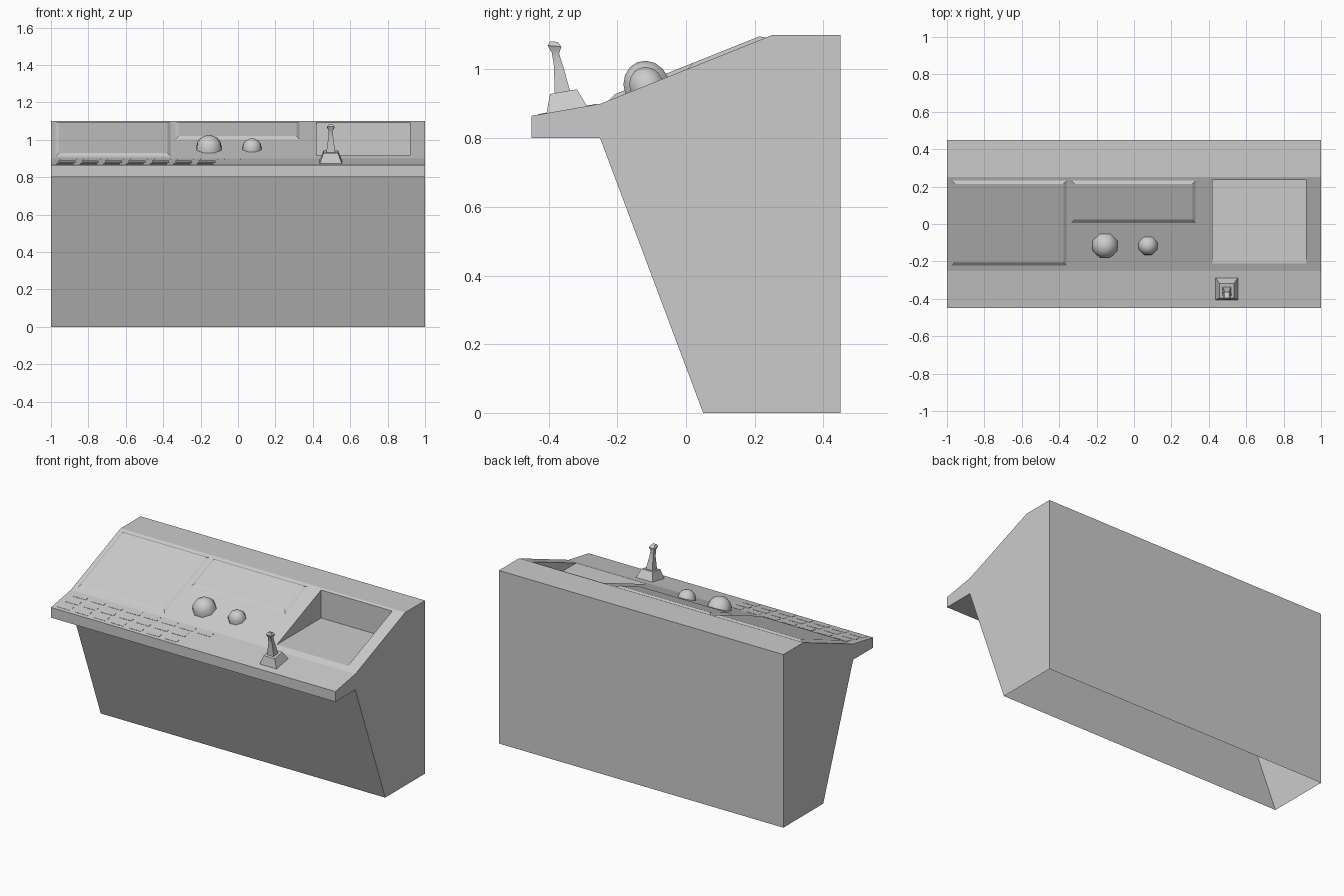
import bpy, bmesh, math
from mathutils import Matrix

if "Cube" in bpy.data.objects:
    bpy.data.objects.remove(bpy.data.objects["Cube"], do_unlink=True)

grey = bpy.data.materials.new("light_grey")
grey.use_nodes = True
grey.diffuse_color = (0.6, 0.6, 0.6, 1)
grey.node_tree.nodes["Principled BSDF"].inputs["Base Color"].default_value = (0.6, 0.6, 0.6, 1)


def slope(y):
    """Height of the sloping instrument face."""
    return 1.0 + 0.4 * y


def ledge(y):
    """Height of the front ledge."""
    return 0.865 + 0.175 * (y + 0.45)


def finish(name, bm, smooth=None):
    bmesh.ops.remove_doubles(bm, verts=bm.verts[:], dist=0.0001)
    bmesh.ops.recalc_face_normals(bm, faces=bm.faces[:])
    mesh = bpy.data.meshes.new(name)
    bm.to_mesh(mesh)
    bm.free()
    mesh.materials.append(grey)
    obj = bpy.data.objects.new(name, mesh)
    bpy.context.collection.objects.link(obj)
    if smooth:
        bpy.ops.object.select_all(action='DESELECT')
        obj.select_set(True)
        bpy.context.view_layer.objects.active = obj
        bpy.ops.object.shade_smooth_by_angle(angle=math.radians(smooth))
    return obj


def face(bm, points):
    return bm.faces.new([bm.verts.new(p) for p in points])


def loft(bm, rings):
    """Skin a stack of four-cornered rings and cap the last one."""
    for low, high in zip(rings, rings[1:]):
        for i in range(4):
            j = (i + 1) % 4
            face(bm, (low[i], low[j], high[j], high[i]))
    face(bm, rings[-1])


def rect(x0, x1, y0, y1, height):
    return [(x, y, height(y)) for x, y in ((x0, y0), (x1, y0), (x1, y1), (x0, y1))]


# Console body: open underneath, with a wedge-shaped well in the slope
well_x, well_y = (0.42, 0.92), (-0.21, 0.235)
profile = [(0.05, 0), (-0.25, 0.8), (-0.45, 0.8), (-0.45, 0.865), (-0.25, 0.9)]
profile += [(y, slope(y)) for y in well_y]
profile += [(0.25, 1.1), (0.45, 1.1), (0.45, 0)]
columns = (-1, *well_x, 1)
bm = bmesh.new()
for (y0, z0), (y1, z1) in zip(profile, profile[1:]):
    for x0, x1 in zip(columns, columns[1:]):
        if (y0, x0) != (well_y[0], well_x[0]):
            face(bm, ((x0, y0, z0), (x1, y0, z0), (x1, y1, z1), (x0, y1, z1)))
for x in (-1, 1):
    face(bm, [(x, y, z) for y, z in profile])

# Well floor, back wall and side walls
(xa, xb), (ya, yb) = well_x, well_y
floor, rim = slope(ya), slope(yb)
face(bm, ((xa, ya, floor), (xb, ya, floor), (xb, yb, floor), (xa, yb, floor)))
face(bm, ((xa, yb, floor), (xb, yb, floor), (xb, yb, rim), (xa, yb, rim)))
for x in well_x:
    face(bm, ((x, ya, floor), (x, yb, floor), (x, yb, rim)))
finish("console_body", bm)

# Raised display panels with chamfered borders
for name, x0, x1, y0, y1 in (("large_display", -0.975, -0.36, -0.223, 0.232),
                             ("small_display", -0.335, 0.33, 0.005, 0.232)):
    bm = bmesh.new()
    e = 0.018
    loft(bm, [rect(x0, x1, y0, y1, slope),
              rect(x0 + e, x1 - e, y0 + e, y1 - e, lambda y: slope(y) + 0.011)])
    finish(name, bm)

# Domed knobs, tilted with the slope
for name, x, radius in (("large_dome", -0.155, 0.072), ("small_dome", 0.075, 0.054)):
    bm = bmesh.new()
    bmesh.ops.create_uvsphere(bm, u_segments=8, v_segments=8, radius=radius)
    bmesh.ops.delete(bm, geom=[v for v in bm.verts if v.co.z < -0.001], context='VERTS')
    y = -0.115
    bm.transform(Matrix.Translation((x, y, slope(y)))
                 @ Matrix.Rotation(math.atan(0.4), 4, 'X')
                 @ Matrix.Rotation(math.pi / 8, 4, 'Z'))
    finish(name, bm, 60)

# Thin key plates in three rows on the ledge
bm = bmesh.new()
for row, (y, count) in enumerate(((-0.41, 7), (-0.345, 7), (-0.28, 8))):
    for i in range(count):
        x = -0.97 + i * 0.125 + 0.01 * row
        loft(bm, [rect(x, x + 0.09, y - 0.02, y + 0.02, ledge),
                  rect(x, x + 0.09, y - 0.02, y + 0.02, lambda v: ledge(v) + 0.0015)])
finish("ledge_keys", bm)

# Lever base: tapered block on the ledge
bm = bmesh.new()
loft(bm, [rect(0.437, 0.555, -0.406, -0.288, ledge),
          rect(0.457, 0.535, -0.396, -0.318, lambda y: ledge(y) + 0.054)])
finish("lever_base", bm)

# Lever: square stick leaning forward, with a flared head
bm = bmesh.new()
sections = ((-0.359, 0.93, 0.024), (-0.370, 1.005, 0.014), (-0.380, 1.047, 0.0105),
            (-0.383, 1.068, 0.02), (-0.384, 1.081, 0.011))
loft(bm, [rect(0.496 - r, 0.496 + r, y - r, y + r, lambda v, z=z, c=y: z + 0.1 * (c - v))
          for y, z, r in sections])
finish("lever_stick", bm, 50)
